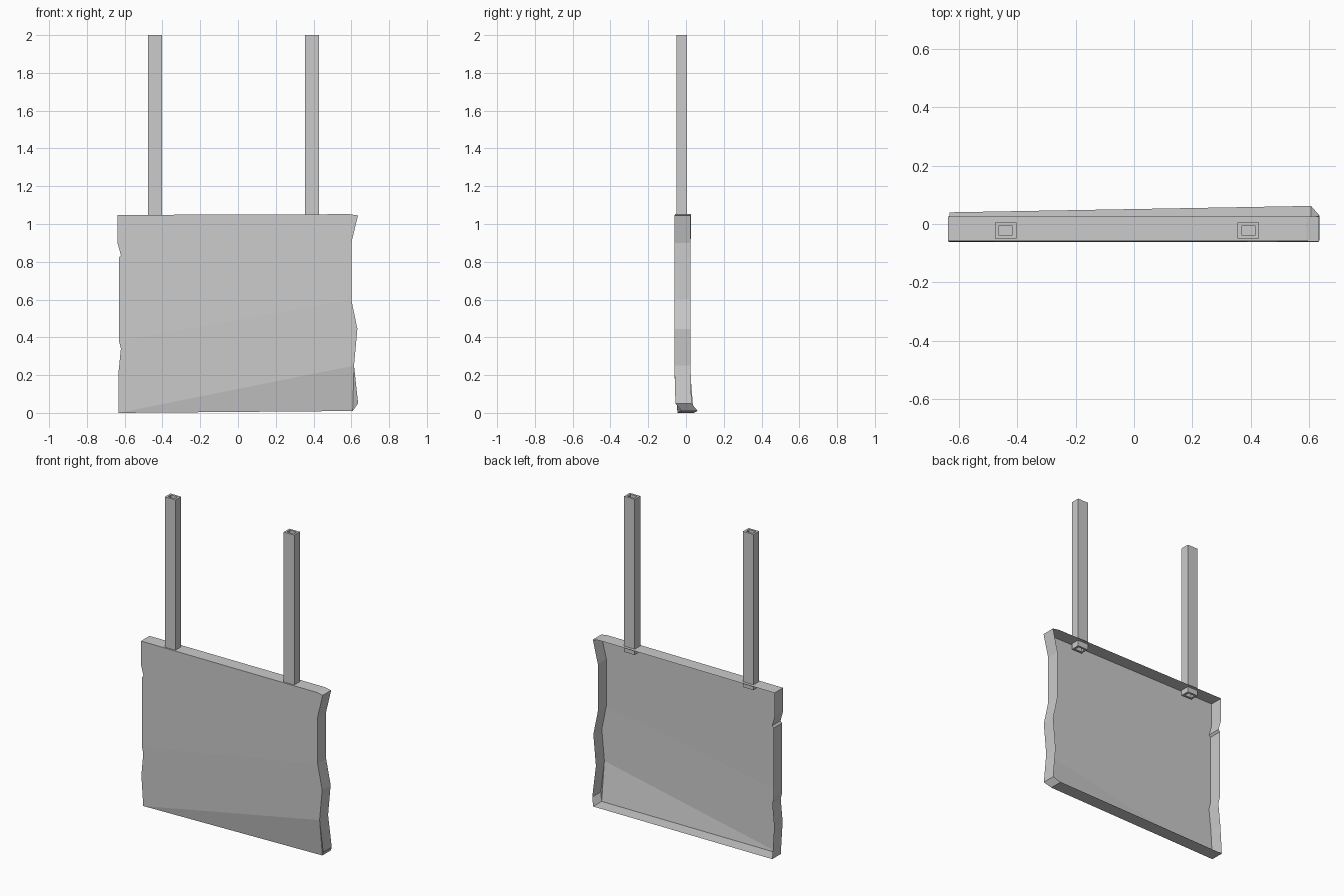
import bpy, bmesh

if "Cube" in bpy.data.objects:
    bpy.data.objects.remove(bpy.data.objects["Cube"])

DEPTH = 0.085   # depth of the folded rim


def finish(bm, name):
    bmesh.ops.recalc_face_normals(bm, faces=bm.faces)
    mesh = bpy.data.meshes.new(name)
    bm.to_mesh(mesh)
    bm.free()
    obj = bpy.data.objects.new(name, mesh)
    bpy.context.collection.objects.link(obj)
    return obj


# Battered outline of the board front (x, y, z), counter-clockwise from bottom left
outline = [
    (-0.632, -0.045, 0.0), (0.607, -0.023, 0.01), (0.636, -0.056, 0.05),
    (0.614, -0.061, 0.25), (0.632, -0.061, 0.445), (0.6, -0.06, 0.6),
    (0.6, -0.06, 0.9), (0.635, -0.06, 1.045), (0.59, -0.059, 1.052),
    (-0.638, -0.059, 1.048), (-0.638, -0.06, 0.9), (-0.62, -0.06, 0.835),
    (-0.63, -0.06, 0.822), (-0.63, -0.061, 0.38), (-0.62, -0.062, 0.34),
    (-0.634, -0.061, 0.2),
]

# Sign board: creased front sheet with a rim folded backwards, open at the back
bm = bmesh.new()
front = [bm.verts.new(p) for p in outline]
back = [bm.verts.new((x, y + DEPTH, z)) for x, y, z in outline]
for ids in [(0, 1, 3), (1, 2, 3), (0, 3, 4, 5, 13, 14, 15),
            (5, 6, 7, 8, 9, 10, 11, 12, 13)]:
    bm.faces.new([front[i] for i in ids])
n = len(outline)
for i in range(n):
    j = (i + 1) % n
    bm.faces.new((front[i], back[i], back[j], front[j]))
finish(bm, "sign_board")


# Hanging post: square tube open at both ends
def tube(name, cx, cy, w, d, z0, z1, wall):
    bm = bmesh.new()

    def ring(t, z):
        a, b = w / 2 - t, d / 2 - t
        return [bm.verts.new((cx + sx * a, cy + sy * b, z))
                for sx, sy in ((-1, -1), (1, -1), (1, 1), (-1, 1))]

    rings = [ring(0, z0), ring(0, z1), ring(wall, z1), ring(wall, z0)]
    for k in range(4):
        r, s = rings[k], rings[(k + 1) % 4]
        for i in range(4):
            j = (i + 1) % 4
            bm.faces.new((r[i], r[j], s[j], s[i]))
    return finish(bm, name)


for side, x in (("left", -0.44), ("right", 0.392)):
    tube(f"post_{side}", x, -0.022, 0.074, 0.056, 1.015, 2.0, 0.013)
